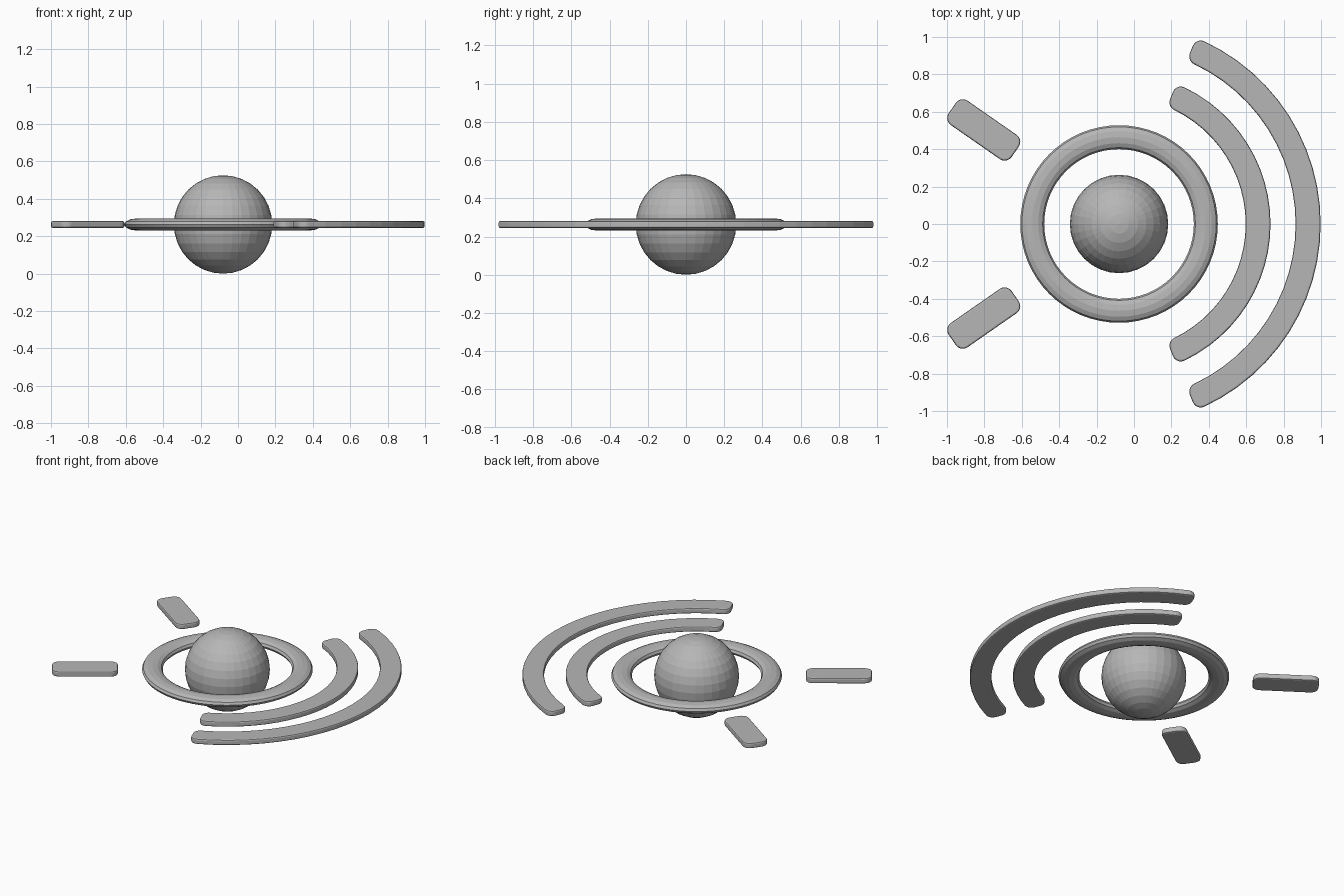
import bpy, bmesh, math

if "Cube" in bpy.data.objects:
    bpy.data.objects.remove(bpy.data.objects["Cube"])

CX, CZ = -0.08, 0.263      # shared centre of all parts
HALF = 0.0185              # half thickness of the flat plates

grey = bpy.data.materials.new("mid grey")
grey.diffuse_color = (0.47, 0.47, 0.47, 1)
grey.use_nodes = True
grey.node_tree.nodes["Principled BSDF"].inputs["Base Color"].default_value = grey.diffuse_color


def finish(name, bm):
    me = bpy.data.meshes.new(name)
    bmesh.ops.recalc_face_normals(bm, faces=bm.faces[:])
    bm.to_mesh(me)
    bm.free()
    me.materials.append(grey)
    ob = bpy.data.objects.new(name, me)
    ob.location = (CX, 0, CZ)
    bpy.context.collection.objects.link(ob)
    return ob


def rounded_outline(length, width, r, long_steps, corner_steps=5):
    """Rounded rectangle around the origin, long sides subdivided."""
    hx, hy = length / 2 - r, width / 2 - r
    pts = []
    for k, (sx, sy) in enumerate([(1, 1), (-1, 1), (-1, -1), (1, -1)]):
        for i in range(corner_steps + 1):
            a = math.pi / 2 * (k + i / corner_steps)
            pts.append((sx * hx + r * math.cos(a), sy * hy + r * math.sin(a)))
        if k in (0, 2):    # top and bottom long sides
            for i in range(1, long_steps):
                pts.append((sx * hx * (1 - 2 * i / long_steps), sy * (hy + r)))
    return pts


def plate(name, pts):
    """Flat plate from an outline, with softened rims."""
    bm = bmesh.new()
    bottom = bm.faces.new([bm.verts.new((x, y, -HALF)) for x, y in pts])
    ext = bmesh.ops.extrude_face_region(bm, geom=[bottom], use_keep_orig=True)
    for v in ext["geom"]:
        if isinstance(v, bmesh.types.BMVert):
            v.co.z = HALF
    bmesh.ops.recalc_face_normals(bm, faces=bm.faces[:])
    rims = [e for e in bm.edges if abs(e.verts[0].co.z - e.verts[1].co.z) < 1e-5]
    bmesh.ops.bevel(bm, geom=rims, offset=0.009, segments=2, profile=0.5,
                    affect='EDGES', clamp_overlap=True)
    return finish(name, bm)


# Central ball
bm = bmesh.new()
bmesh.ops.create_uvsphere(bm, u_segments=32, v_segments=16, radius=0.263)
finish("ball", bm)

# Flattened ring around the ball
bm = bmesh.new()
N, M = 64, 12
grid = []
for i in range(N):
    a = math.tau * i / N
    row = []
    for j in range(M):
        b = math.tau * j / M
        r = 0.464 + 0.064 * math.cos(b)
        row.append(bm.verts.new((r * math.cos(a), r * math.sin(a), 0.032 * math.sin(b))))
    grid.append(row)
for i in range(N):
    for j in range(M):
        i2, j2 = (i + 1) % N, (j + 1) % M
        bm.faces.new((grid[i][j], grid[i2][j], grid[i2][j2], grid[i][j2]))
finish("ring", bm)

# Two curved wave bands on the right
for name, r0, r1, half_angle in (("inner_arc", 0.677, 0.81, 67.8),
                                 ("outer_arc", 0.944, 1.078, 67.5)):
    mid = (r0 + r1) / 2
    flat = rounded_outline(2 * math.radians(half_angle) * mid, r1 - r0, 0.046, 24)
    plate(name, [((mid + t) * math.cos(s / mid), (mid + t) * math.sin(s / mid))
                 for s, t in flat])

# Two radial bars on the left
for name, side in (("back_bar", 1), ("front_bar", -1)):
    ang = math.radians(180 - 34.8) * side
    c, s = math.cos(ang), math.sin(ang)
    plate(name, [((0.881 + x) * c - y * s, (0.881 + x) * s + y * c)
                 for x, y in rounded_outline(0.41, 0.158, 0.046, 1)])
